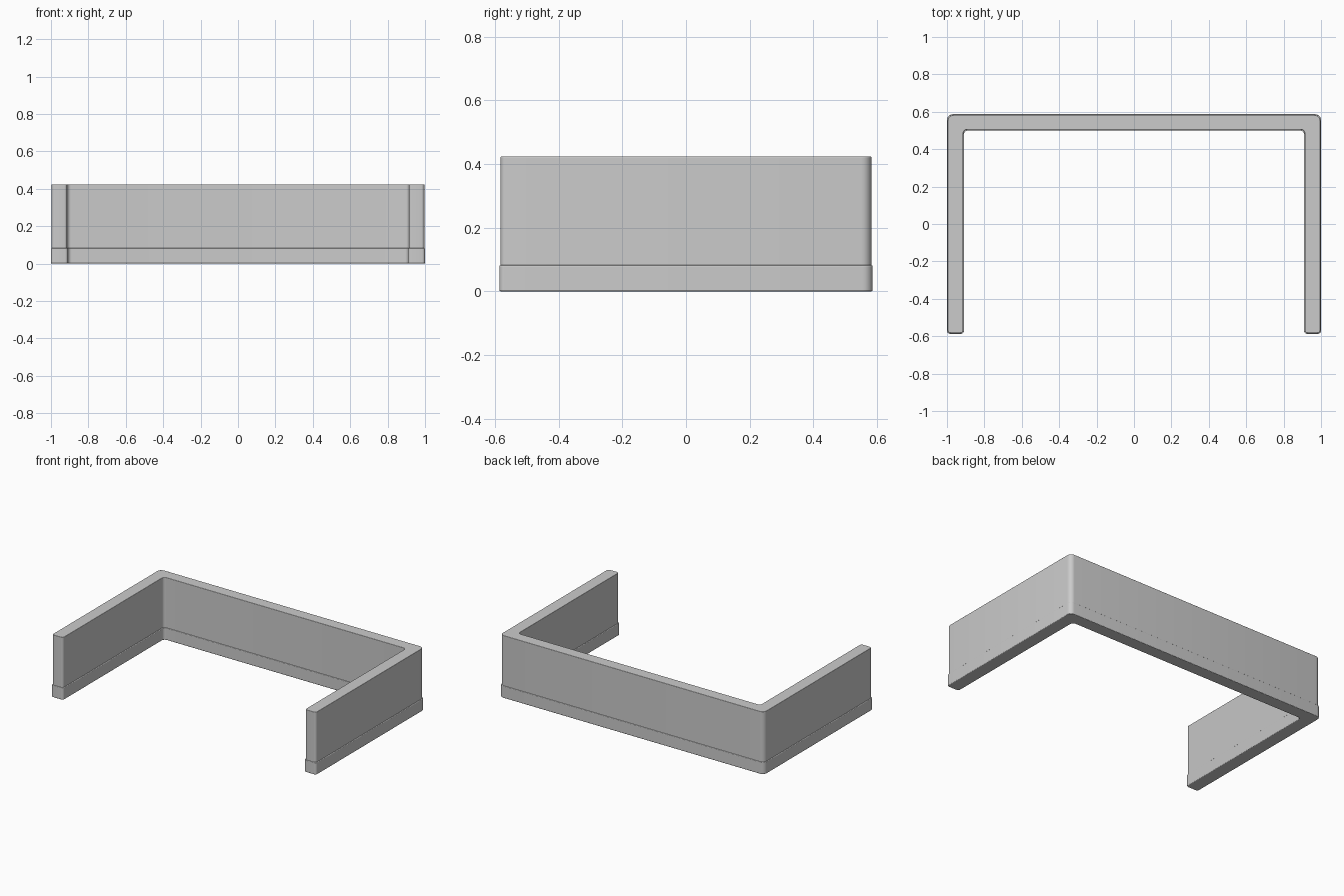
import bpy, bmesh
from math import pi, cos, sin
from mathutils import Vector

if "Cube" in bpy.data.objects:
    bpy.data.objects.remove(bpy.data.objects["Cube"])

X, Y, WALL = 0.996, 0.583, 0.083   # outer half sizes and thickness of the upper wall


def rounded_outline(points, segments=6):
    """Round each (x, y, radius) corner of a right-angled outline."""
    out = []
    n = len(points)
    for i, (x, y, r) in enumerate(points):
        p = Vector((x, y))
        a = (Vector(points[i - 1][:2]) - p).normalized()
        b = (Vector(points[(i + 1) % n][:2]) - p).normalized()
        centre = p + (a + b) * r
        for k in range(segments + 1):
            t = pi / 2 * k / segments
            out.append(centre - b * (r * cos(t)) - a * (r * sin(t)))
    return out


def u_wall(name, grow, z0, z1, bevel):
    x, y = X + grow, Y + grow
    xi, yi = X - WALL - grow, Y - WALL + 0.004 - grow
    outer, inner, tip = 0.032, 0.02, 0.016
    outline = rounded_outline([
        (-x, -y, tip), (-xi, -y, tip), (-xi, yi, inner), (xi, yi, inner),
        (xi, -y, tip), (x, -y, tip), (x, y, outer), (-x, y, outer)])
    bm = bmesh.new()
    face = bm.faces.new([bm.verts.new((p.x, p.y, z0)) for p in outline])
    top = bmesh.ops.extrude_face_region(bm, geom=[face], use_keep_orig=True)
    verts = [v for v in top["geom"] if isinstance(v, bmesh.types.BMVert)]
    bmesh.ops.translate(bm, verts=verts, vec=(0, 0, z1 - z0))
    bmesh.ops.recalc_face_normals(bm, faces=bm.faces)
    mesh = bpy.data.meshes.new(name)
    bm.to_mesh(mesh)
    bm.free()
    ob = bpy.data.objects.new(name, mesh)
    bpy.context.collection.objects.link(ob)
    # soften top and bottom rims only
    mod = ob.modifiers.new("rim", 'BEVEL')
    mod.width = bevel
    mod.segments = 3
    mod.limit_method = 'ANGLE'
    mod.angle_limit = pi / 4
    bpy.ops.object.select_all(action='DESELECT')
    ob.select_set(True)
    bpy.context.view_layer.objects.active = ob
    bpy.ops.object.shade_smooth_by_angle(angle=pi / 5)
    return ob


# plinth band around the foot, then the taller wall above it
u_wall("base_plinth", 0.004, 0.0, 0.082, 0.004)
u_wall("upper_wall", 0.0, 0.07, 0.424, 0.003)
